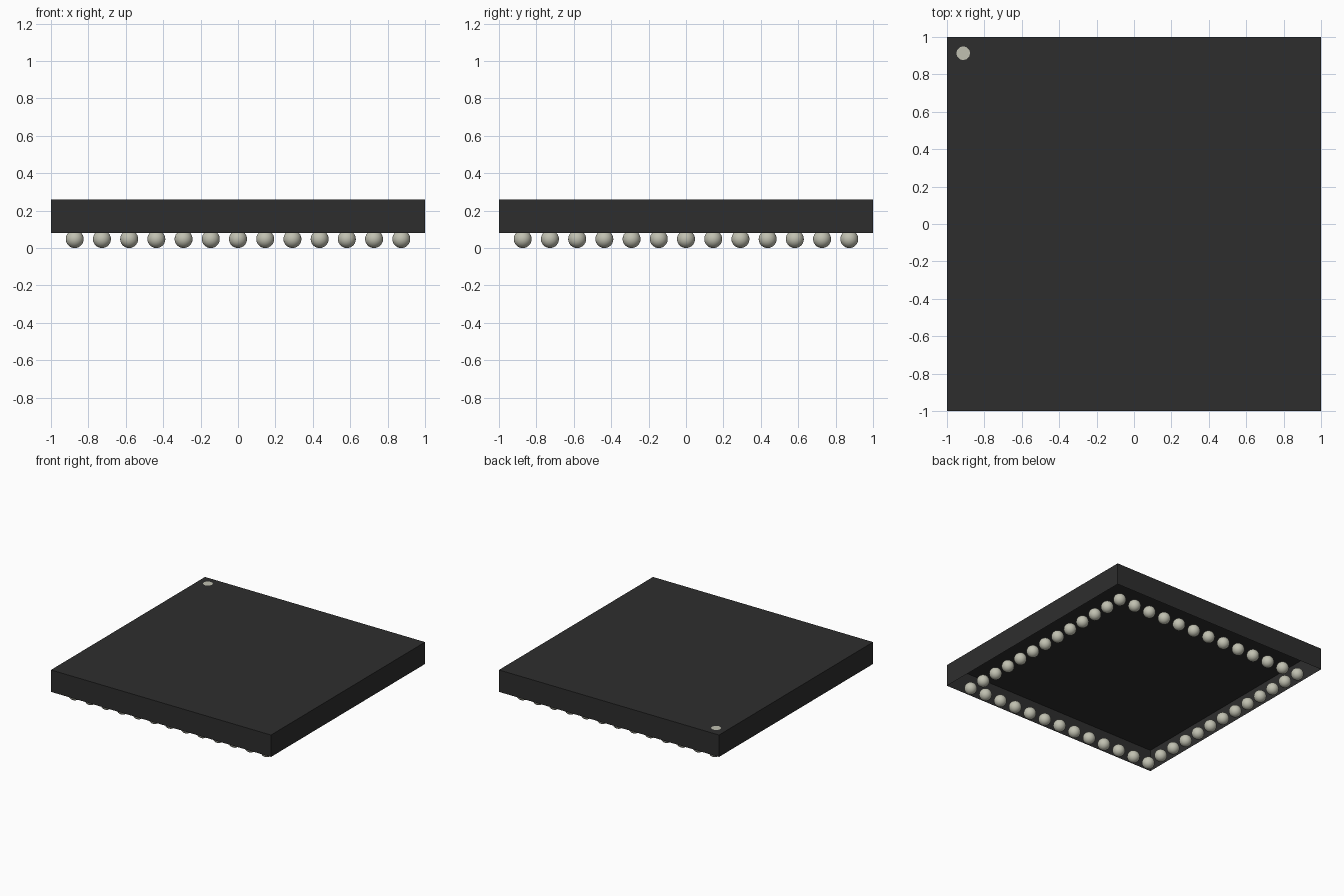
import bpy
import bmesh
from mathutils import Matrix

cube = bpy.data.objects.get("Cube")
if cube:
    bpy.data.objects.remove(cube, do_unlink=True)

BOTTOM, TOP = 0.08, 0.26
BALL_RADIUS = 0.048
BALLS_PER_SIDE = 13
REACH = 0.873


def material(name, colour):
    mat = bpy.data.materials.new(name)
    mat.use_nodes = True
    mat.diffuse_color = colour
    bsdf = mat.node_tree.nodes["Principled BSDF"]
    bsdf.inputs["Base Color"].default_value = colour
    bsdf.inputs["Roughness"].default_value = 0.6
    return mat


def add_object(name, bm, mat, smooth=False):
    mesh = bpy.data.meshes.new(name)
    for face in bm.faces:
        face.smooth = smooth
    bm.to_mesh(mesh)
    bm.free()
    mesh.materials.append(mat)
    obj = bpy.data.objects.new(name, mesh)
    bpy.context.collection.objects.link(obj)
    return obj


black = material("black_plastic", (0.027, 0.027, 0.027, 1))
silver = material("warm_silver", (0.53, 0.53, 0.44, 1))

# Package shell: a shallow box, open underneath
bm = bmesh.new()
bmesh.ops.create_cube(bm, size=1, matrix=Matrix.Translation((0, 0, (TOP + BOTTOM) / 2))
                      @ Matrix.Diagonal((2, 2, TOP - BOTTOM, 1)))
floor = [f for f in bm.faces if f.normal.z < -0.5]
bmesh.ops.delete(bm, geom=floor, context='FACES_ONLY')
add_object("package_shell", bm, black)

# Orientation dot in the back right corner
bm = bmesh.new()
bmesh.ops.create_circle(bm, cap_ends=True, segments=12, radius=0.037,
                        matrix=Matrix.Translation((-0.913, 0.913, TOP + 0.002)))
add_object("orientation_dot", bm, silver)

# Single ring of solder balls around the underside
bm = bmesh.new()
last = BALLS_PER_SIDE - 1
pitch = 2 * REACH / last
for i in range(BALLS_PER_SIDE):
    for j in range(BALLS_PER_SIDE):
        if i in (0, last) or j in (0, last):
            place = Matrix.Translation((i * pitch - REACH, j * pitch - REACH, BALL_RADIUS))
            bmesh.ops.create_uvsphere(bm, u_segments=24, v_segments=14,
                                      radius=BALL_RADIUS, matrix=place)
add_object("solder_balls", bm, silver, smooth=True)
